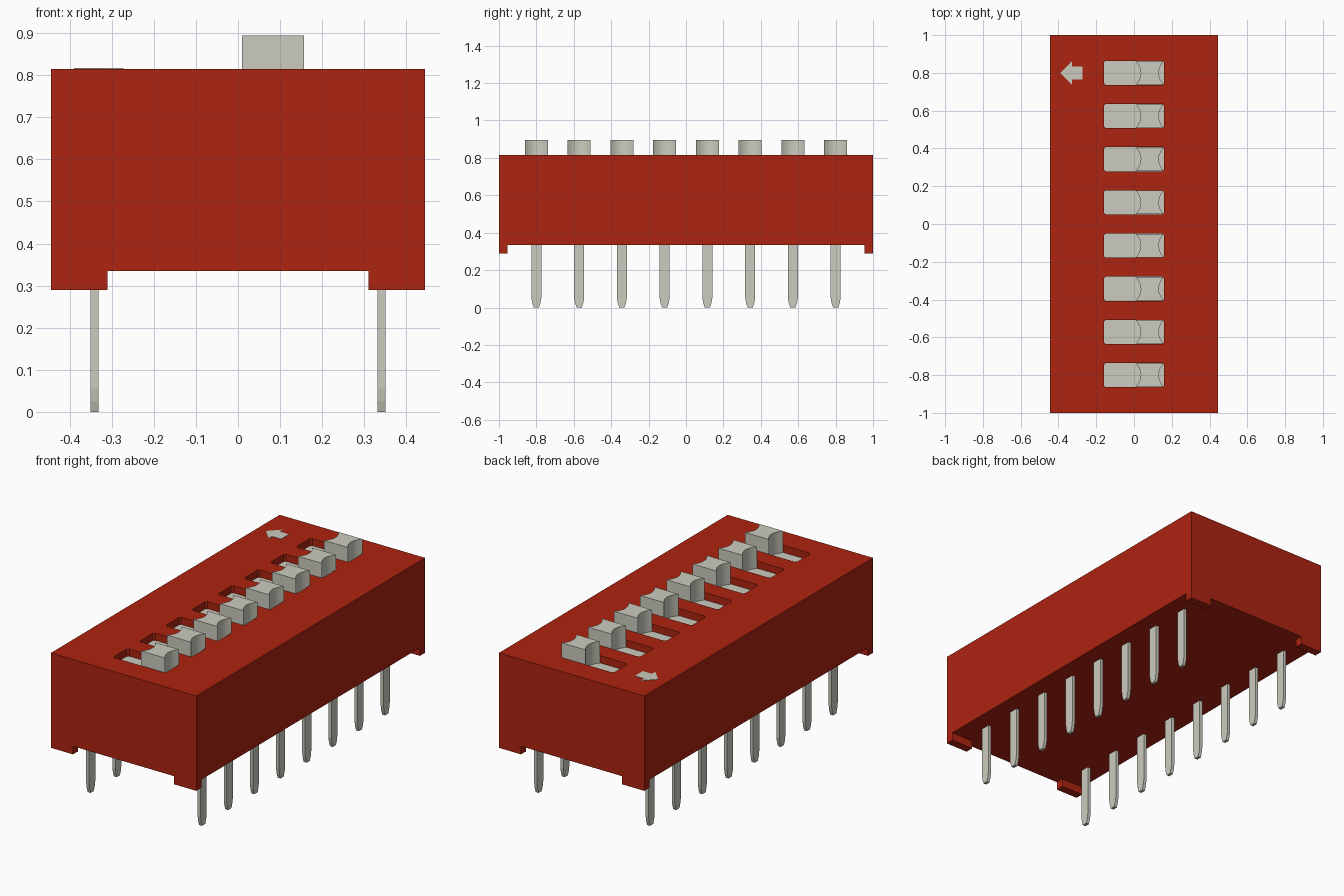
import bpy, bmesh, math
from mathutils import Vector

cube = bpy.data.objects.get("Cube")
if cube:
    bpy.data.objects.remove(cube, do_unlink=True)


def material(name, color):
    m = bpy.data.materials.new(name)
    m.use_nodes = True
    m.diffuse_color = (*color, 1)
    m.node_tree.nodes["Principled BSDF"].inputs["Base Color"].default_value = (*color, 1)
    return m


RED = material("red plastic", (0.42, 0.017, 0.005))
GREY = material("pale grey", (0.60, 0.60, 0.52))

COUNT = 8
PITCH = 1.6 / (COUNT - 1)
ROWS = [0.8 - i * PITCH for i in range(COUNT)]
TOP, BASE, FLOOR = 0.815, 0.335, 0.775


def prism(name, outline, depth, mat):
    """Extrude a closed outline of 3D points along the depth vector."""
    bm = bmesh.new()
    face = bm.faces.new([bm.verts.new(p) for p in outline])
    new = bmesh.ops.extrude_face_region(bm, geom=[face])["geom"]
    bmesh.ops.translate(bm, vec=Vector(depth),
                        verts=[v for v in new if isinstance(v, bmesh.types.BMVert)])
    bmesh.ops.recalc_face_normals(bm, faces=bm.faces)
    mesh = bpy.data.meshes.new(name)
    bm.to_mesh(mesh)
    bm.free()
    mesh.materials.append(mat)
    obj = bpy.data.objects.new(name, mesh)
    bpy.context.collection.objects.link(obj)
    return obj


def box(name, x0, x1, y0, y1, z0, z1, mat):
    return prism(name, [(x0, y0, z0), (x1, y0, z0), (x1, y1, z0), (x0, y1, z0)],
                 (0, 0, z1 - z0), mat)


def slot_outline(y, z, hx=0.16, hy=0.064, c=0.01):
    """Rectangle with small clipped corners."""
    pts = []
    for sx, sy in ((1, 1), (-1, 1), (-1, -1), (1, -1)):
        a = (sx * hx, y + sy * (hy - c), z)
        b = (sx * (hx - c), y + sy * hy, z)
        pts += [a, b] if sx * sy > 0 else [b, a]
    return pts


def knob_outline(y, z, x0=0.01, x1=0.157, hy=0.062, dip=0.026, steps=10):
    """Thumb grip with hollow left and right sides."""
    ts = [-1 + 2 * i / steps for i in range(steps + 1)]
    right = [(x1 - dip * (1 - t * t), y + t * hy, z) for t in ts]
    left = [(x0 + dip * (1 - t * t), y + t * hy, z) for t in reversed(ts)]
    return right + left


# Housing with slots cut into the top
body = box("housing", -0.445, 0.445, -1, 1, BASE, TOP, RED)
for y in ROWS:
    cutter = prism("slot_cutter", slot_outline(y, FLOOR - 0.01), (0, 0, 0.1), RED)
    cutter.hide_render = True
    mod = body.modifiers.new("slot", 'BOOLEAN')
    mod.operation = 'DIFFERENCE'
    mod.solver = 'EXACT'
    mod.object = cutter
bpy.context.view_layer.update()
cut_mesh = bpy.data.meshes.new_from_object(
    body.evaluated_get(bpy.context.evaluated_depsgraph_get()))
body.modifiers.clear()
body.data = cut_mesh
for obj in [o for o in bpy.data.objects if o.name.startswith("slot_cutter")]:
    bpy.data.objects.remove(obj, do_unlink=True)

# Corner standoff feet
for sx in (-1, 1):
    for sy in (-1, 1):
        xs = sorted((sx * 0.31, sx * 0.445))
        ys = sorted((sy * 0.955, sy))
        box("corner_foot", *xs, *ys, 0.29, BASE, RED)

# Sliders: slot floor and raised grip
knobs = []
for y in ROWS:
    prism("slider_floor", slot_outline(y, FLOOR - 0.01), (0, 0, 0.01), GREY)
    knobs.append(prism("slider_grip", knob_outline(y, FLOOR), (0, 0, 0.895 - FLOOR), GREY))

# Tapered flat pins in two rows
half = [(0.027, BASE), (0.027, 0.055), (0.022, 0.025), (0.014, 0)]
for x in (-0.35, 0.332):
    for y in ROWS:
        pts = [(x, y + w, z) for w, z in half] + [(x, y - w, z) for w, z in reversed(half)]
        prism("pin", pts, (0.018, 0, 0), GREY)

# Direction arrow on the top
tip = [(-0.39, 0), (-0.328, 0.063), (-0.328, 0.034), (-0.272, 0.034)]
arrow = tip + [(x, -y) for x, y in reversed(tip[1:])]
prism("direction_arrow", [(x, 0.8 + y, TOP) for x, y in arrow], (0, 0, 0.002), GREY)

# Smooth the hollow grips
bpy.ops.object.select_all(action='DESELECT')
for k in knobs:
    k.select_set(True)
bpy.context.view_layer.objects.active = knobs[0]
bpy.ops.object.shade_smooth_by_angle(angle=math.radians(30))
